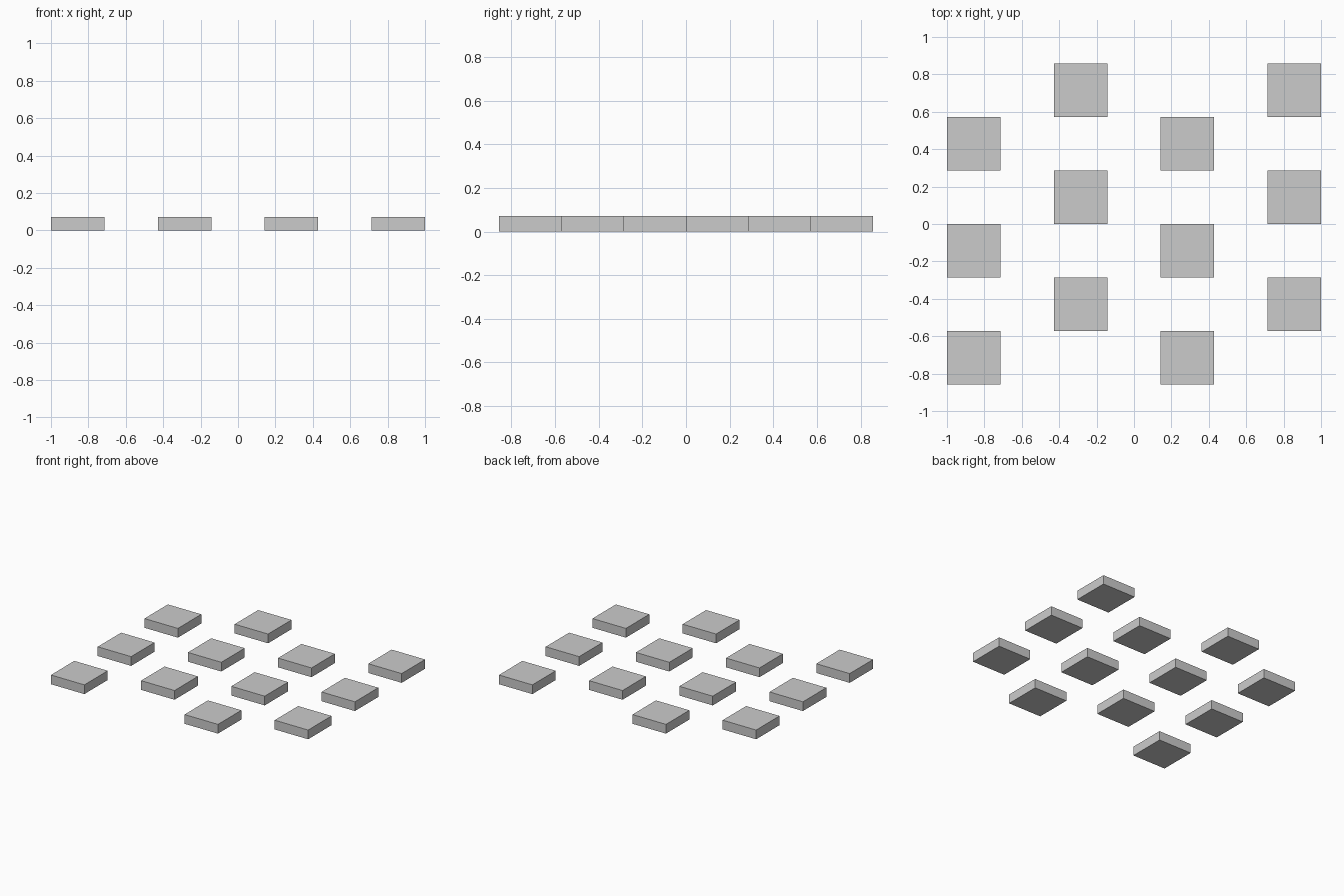
import bpy

cube = bpy.data.objects.get("Cube")
if cube:
    bpy.data.objects.remove(cube, do_unlink=True)

# Layout: four columns, three tiles each, every other column shifted by one tile
TILE = 2 / 7
HEIGHT = TILE / 4
COLUMNS, ROWS = 4, 3

grey = bpy.data.materials.new("plain grey")
grey.use_nodes = True
colour = (0.6, 0.6, 0.6, 1)
grey.diffuse_color = colour
bsdf = next(n for n in grey.node_tree.nodes if n.type == "BSDF_PRINCIPLED")
bsdf.inputs["Base Color"].default_value = colour


def add_tile(name, x, y):
    """Flat square block standing on the ground."""
    bpy.ops.mesh.primitive_cube_add(size=1, location=(x, y, HEIGHT / 2))
    tile = bpy.context.object
    tile.name = name
    tile.scale = (TILE, TILE, HEIGHT)
    bpy.ops.object.transform_apply(location=False, rotation=False, scale=True)
    tile.data.materials.append(grey)


# Checkerboard of tiles
for col in range(COLUMNS):
    for row in range(ROWS):
        x = (2 * col - 3) * TILE
        y = (2 * row + col % 2 - 2.5) * TILE
        add_tile(f"tile_column{col + 1}_row{row + 1}", x, y)
